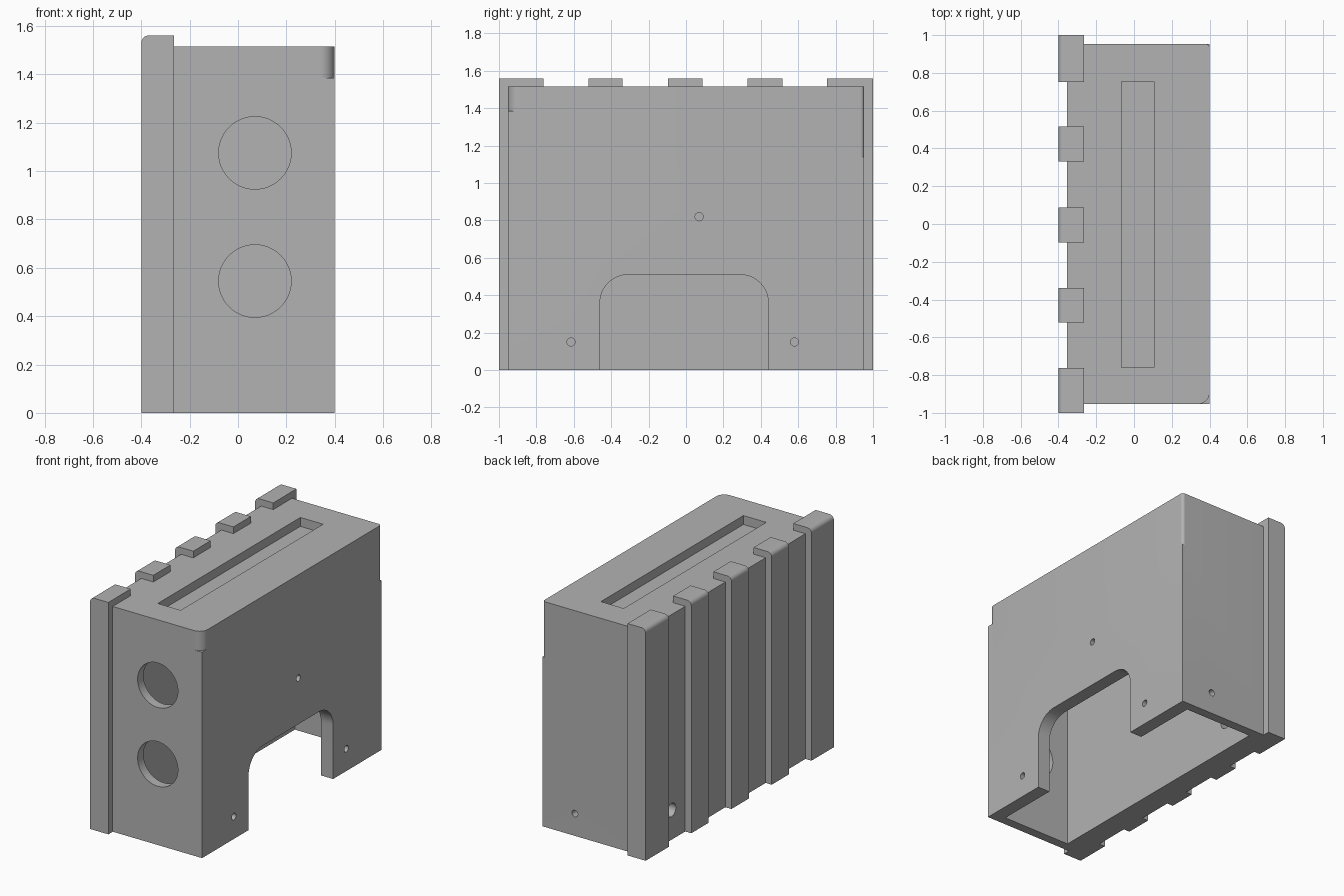
import bpy, bmesh, math

cube = bpy.data.objects.get("Cube")
if cube:
    bpy.data.objects.remove(cube, do_unlink=True)

# One plain grey for everything
grey = bpy.data.materials.new("plain_grey")
grey.use_nodes = True
colour = (0.45, 0.45, 0.45, 1)
grey.diffuse_color = colour
grey.node_tree.nodes["Principled BSDF"].inputs["Base Color"].default_value = colour


def prism(name, profile, axis, lo, hi):
    """Extrude a 2D outline along one axis."""
    place = {"x": lambda u, v, a: (a, u, v),
             "y": lambda u, v, a: (u, a, v),
             "z": lambda u, v, a: (u, v, a)}[axis]
    bm = bmesh.new()
    ends = [[bm.verts.new(place(u, v, a)) for u, v in profile] for a in (lo, hi)]
    bm.faces.new(ends[0])
    bm.faces.new(ends[1])
    n = len(profile)
    for i in range(n):
        j = (i + 1) % n
        bm.faces.new((ends[0][i], ends[0][j], ends[1][j], ends[1][i]))
    bmesh.ops.recalc_face_normals(bm, faces=bm.faces)
    mesh = bpy.data.meshes.new(name)
    bm.to_mesh(mesh)
    bm.free()
    mesh.materials.append(grey)
    obj = bpy.data.objects.new(name, mesh)
    bpy.context.collection.objects.link(obj)
    return obj


def rect(u0, u1, v0, v1):
    return [(u0, v0), (u1, v0), (u1, v1), (u0, v1)]


def arc(u, v, r, start, end, steps):
    angles = [math.radians(start + (end - start) * i / steps) for i in range(steps + 1)]
    return [(u + r * math.cos(a), v + r * math.sin(a)) for a in angles]


def circle(u, v, r, steps=48):
    return arc(u, v, r, 0, 360, steps)[:-1]


def smooth(obj):
    bpy.ops.object.select_all(action="DESELECT")
    obj.select_set(True)
    bpy.context.view_layer.objects.active = obj
    bpy.ops.object.shade_smooth_by_angle(angle=math.radians(30))


# Main housing block
FRONT, BACK, SIDE, TOP = -0.953, 0.953, 0.40, 1.515
housing = prism("housing", rect(-0.355, SIDE, FRONT, BACK), "z", 0, TOP)

# Cavity open at the bottom, and shallow slot in the top
cutters = [
    prism("cavity_cutter", rect(-0.20, 0.31, -0.89, 0.89), "z", -0.1, 1.40),
    prism("slot_cutter", rect(-0.065, 0.105, -0.76, 0.755), "z", TOP - 0.06, 1.6),
]

# Arched opening in the side wall
R = 0.15
arch = [(-0.46, -0.1), (0.44, -0.1)]
arch += arc(0.44 - R, 0.51 - R, R, 0, 90, 12)
arch += arc(-0.46 + R, 0.51 - R, R, 90, 180, 12)
cutters.append(prism("arch_cutter", arch, "x", 0.2, 0.5))

# Two large round holes in the front wall
for z in (0.545, 1.075):
    cutters.append(prism("port_cutter", circle(0.07, z, 0.15), "y", -1.1, -0.8))

# Small screw holes in the side and back walls, larger one between the ribs
for y, z in ((-0.615, 0.15), (0.58, 0.15), (0.07, 0.82)):
    cutters.append(prism("screw_cutter", circle(y, z, 0.022, 24), "x", 0.25, 0.5))
cutters.append(prism("screw_cutter", circle(0.16, 0.15, 0.022, 24), "y", 0.8, 1.1))
cutters.append(prism("cable_cutter", circle(0.66, 0.2, 0.045, 32), "x", -0.5, -0.1))

# Rounded upper lengths of the two side corners
for y, s, r, low in ((FRONT, -1, 0.06, 1.385), (BACK, 1, 0.02, 1.14)):
    outline = arc(SIDE - r, y - s * r, r, 0, s * 90, 10)
    outline += [(SIDE - r, y + s * 0.05), (SIDE + 0.05, y + s * 0.05), (SIDE + 0.05, y - s * r)]
    cutters.append(prism("corner_cutter", outline, "z", low, 1.6))

# Carve the housing, then discard the cutters
for cutter in cutters:
    mod = housing.modifiers.new("cut", "BOOLEAN")
    mod.operation = "DIFFERENCE"
    mod.solver = "EXACT"
    mod.object = cutter
bpy.context.view_layer.update()
carved = bpy.data.meshes.new_from_object(housing.evaluated_get(bpy.context.evaluated_depsgraph_get()))
housing.modifiers.clear()
housing.data = carved
for cutter in cutters:
    bpy.data.objects.remove(cutter, do_unlink=True)
smooth(housing)

# Upright ribs, hooked over the top, with a rounded outer top edge
rib_profile = [(-0.40, 0), (-0.265, 0), (-0.265, 1.56)] + arc(-0.37, 1.53, 0.03, 90, 180, 8)
ribs = [("end_rib_front", -1.0, -0.762), ("rib_front", -0.522, -0.34),
        ("rib_middle", -0.097, 0.088), ("rib_back", 0.33, 0.515),
        ("end_rib_back", 0.753, 1.0)]
for name, lo, hi in ribs:
    smooth(prism(name, rib_profile, "y", lo, hi))
